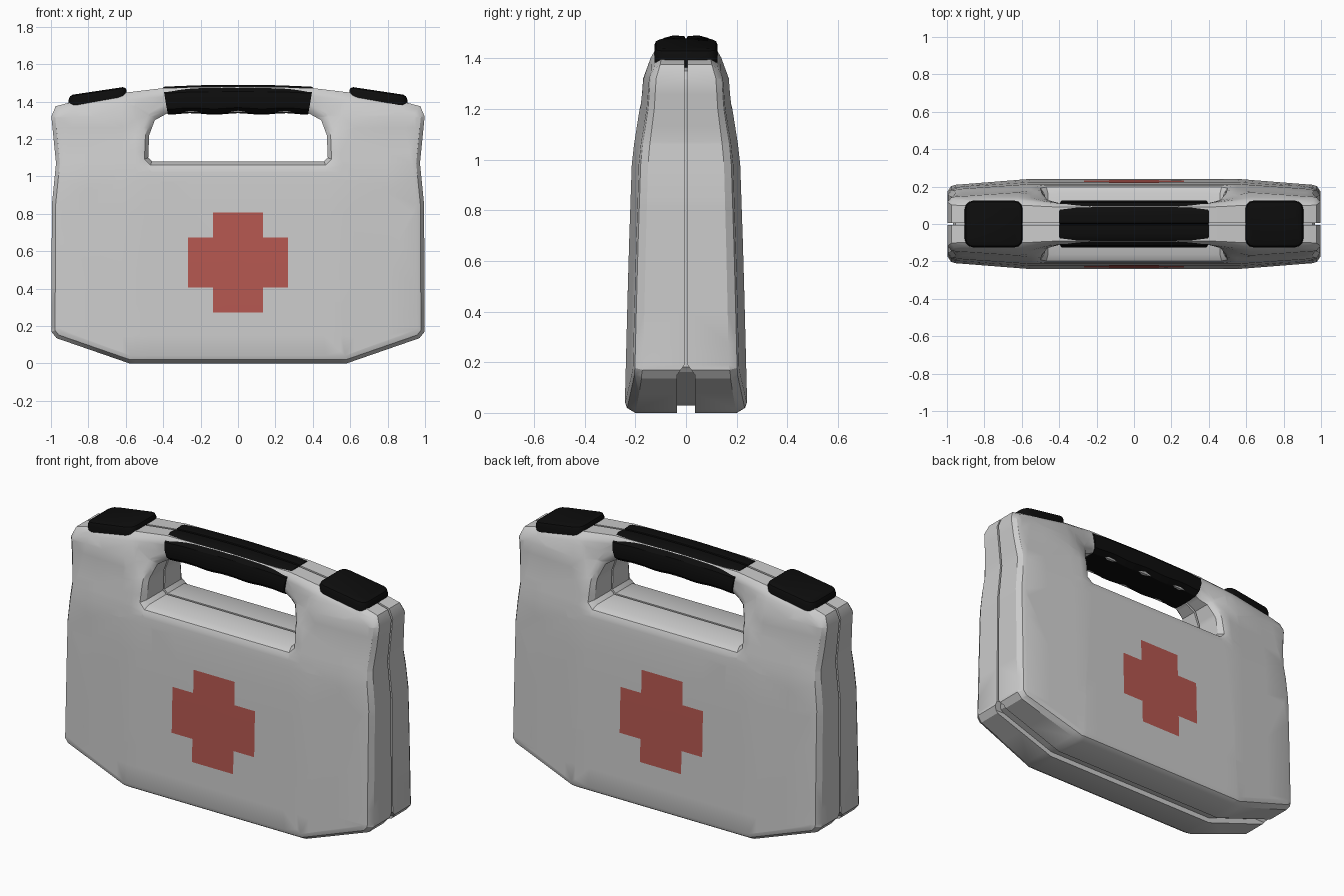
import bpy, bmesh, math
from mathutils import Vector

cube = bpy.data.objects.get("Cube")
if cube:
    bpy.data.objects.remove(cube, do_unlink=True)


def material(name, rgb):
    m = bpy.data.materials.new(name)
    m.use_nodes = True
    m.diffuse_color = (*rgb, 1)
    m.node_tree.nodes["Principled BSDF"].inputs["Base Color"].default_value = (*rgb, 1)
    return m


GREY = material("light grey plastic", (0.6, 0.6, 0.6))
RED = material("cross red", (0.46, 0.095, 0.08))
BLACK = material("black rubber", (0.004, 0.004, 0.004))


def finish(bm, name, mats, angle=32):
    bmesh.ops.recalc_face_normals(bm, faces=bm.faces)
    me = bpy.data.meshes.new(name)
    bm.to_mesh(me)
    bm.free()
    ob = bpy.data.objects.new(name, me)
    bpy.context.collection.objects.link(ob)
    for m in mats:
        me.materials.append(m)
    bpy.ops.object.select_all(action='DESELECT')
    ob.select_set(True)
    bpy.context.view_layer.objects.active = ob
    bpy.ops.object.shade_smooth_by_angle(angle=math.radians(angle))
    return ob


def curve(table, v):
    # straight-line lookup in a list of (position, value)
    for (a, p), (b, q) in zip(table, table[1:]):
        if v <= b:
            return p + (q - p) * max(0, (v - a) / (b - a))
    return table[-1][1]


def symmetric(right):
    # counter-clockwise loop from its right half, listed bottom to top
    return [Vector(p) for p in right] + [Vector((-x, z)) for x, z in reversed(right) if x > 0]


def inset(loop, d):
    out = []
    for i, p in enumerate(loop):
        a = (p - loop[i - 1]).normalized()
        b = (loop[(i + 1) % len(loop)] - p).normalized()
        n = Vector((-a.y - b.y, a.x + b.x)).normalized()
        out.append(p + n * d / max(0.5, n.dot(Vector((-a.y, a.x)))))
    return out


# Case half: outline, handle opening, and the ring steps from face to seam
outline = symmetric([(0.58, 0), (0.97, 0.135), (0.998, 0.17), (0.995, 0.85), (0.973, 1.07),
                     (0.998, 1.32), (0.975, 1.375), (0.88, 1.4), (0.6, 1.448), (0.4, 1.472), (0, 1.478)])
opening = symmetric([(0.46, 1.08), (0.48, 1.1), (0.475, 1.22), (0.445, 1.3), (0.37, 1.342)])
RINGS = [(0.042, 1), (0.02, 0.96), (0, 0.8), (0, 0), (0.03, 0), (0.03, -1)]

DEPTH = [(0, 0.242), (0.05, 0.241), (0.6, 0.227), (0.98, 0.214), (1.06, 0.205), (1.2, 0.183),
         (1.32, 0.174), (1.44, 0.13), (1.5, 0.11)]
SEAM = [(0.15, 0.035), (0.19, 0.006)]


def depth(x, z):
    d = curve(DEPTH, z) - 0.028 * min(1, max(0, (abs(x) - 0.55) / 0.4))
    slim = curve([(1.2, 0), (1.32, 1)], z) * curve([(0.4, 1), (0.62, 0)], abs(x))
    return d + (min(d, 0.112) - d) * slim


bm = bmesh.new()
rim = []
for loop, sign in ((outline, 1), (opening, -1)):
    rings = [[bm.verts.new((p.x, -t, p.y)) for p in inset(loop, sign * d)] for d, t in RINGS]
    n = len(loop)
    for a, b in zip(rings, rings[1:]):
        for i in range(n):
            j = (i + 1) % n
            bm.faces.new((a[i], a[j], b[j], b[i]))
    rim += [bm.edges.get((rings[0][i], rings[0][(i + 1) % n])) for i in range(n)]
bmesh.ops.triangle_fill(bm, edges=rim, use_beauty=True, normal=(0, -1, 0))

# Cut lines that let the flat panel follow the curved depth and carry the cross
ARM, BAR = 0.267, 0.133
MID = 0.54
xs = [s * v for v in (BAR, ARM, 0.4, 0.47, 0.55, 0.62, 0.8) for s in (-1, 1)]
zs = [0.15, 0.19, MID - ARM, MID - BAR, MID + BAR, MID + ARM, 0.98, 1.02, 1.06, 1.13, 1.2, 1.26, 1.32, 1.38]
for values, axis in ((xs, Vector((1, 0, 0))), (zs, Vector((0, 0, 1)))):
    for v in values:
        bmesh.ops.bisect_plane(bm, geom=bm.verts[:] + bm.edges[:] + bm.faces[:],
                               plane_co=axis * v, plane_no=axis, dist=1e-5)

# Red cross faces on the panel
for f in bm.faces:
    c = f.calc_center_median()
    u, w = abs(c.x), abs(c.z - MID)
    if c.y < -0.99 and max(u, w) < ARM and min(u, w) < BAR:
        f.material_index = 1

# Turn ring steps into real depth
for v in bm.verts:
    t, x, z = -v.co.y, v.co.x, v.co.z
    s = curve(SEAM, z)
    v.co.y = -(t * depth(x, z) + (1 - t) * s) if t > 0 else -s * (1 + t)
bmesh.ops.recalc_face_normals(bm, faces=bm.faces)
case = finish(bm, "case_shell", [GREY, RED])
mirror = case.modifiers.new("back half", 'MIRROR')
mirror.use_axis = (False, True, False)
mirror.use_clip = True

# Grip: a rounded section swept along the handle, with a shallow top groove
half = [(0.006, 1), (0.05, 1.02), (0.088, 0.95), (0.116, 0.78), (0.126, 0.5),
        (0.118, 0.2), (0.09, 0.04), (0.04, 0)]
section = [(0, 0.9)] + half + [(-y, h) for y, h in reversed(half)]
bm = bmesh.new()
loops = []
STEPS = 20
for i in range(STEPS + 1):
    k = i / STEPS * 2 - 1
    top = 1.487 - 0.011 * k * k
    low = 1.334 + 0.004 * math.cos(k * math.pi * 3)
    # the ends lean inwards toward the bottom
    loops.append([bm.verts.new((k * (0.375 + 0.025 * h), y, low + (top - low) * h)) for y, h in section])
n = len(section)
for a, b in zip(loops, loops[1:]):
    for i in range(n):
        bm.faces.new((a[i], a[(i + 1) % n], b[(i + 1) % n], b[i]))
bm.faces.new(loops[0])
bm.faces.new(loops[-1])
finish(bm, "handle_grip", [BLACK])

# Corner latches: rounded pads sheared to the slope of the shoulders
for side, name in ((1, "left_latch"), (-1, "right_latch")):
    bm = bmesh.new()
    bmesh.ops.create_cube(bm, size=1)
    for v in bm.verts:
        v.co = (v.co.x * 0.31, v.co.y * 0.25, v.co.z * 0.07)
    posts = [e for e in bm.edges if abs(e.verts[0].co.z - e.verts[1].co.z) > 0.01]
    bmesh.ops.bevel(bm, geom=posts, offset=0.045, segments=3, profile=0.5, affect='EDGES')
    lid = [e for e in bm.edges if all(v.co.z > 0.03 for v in e.verts)]
    bmesh.ops.bevel(bm, geom=lid, offset=0.022, segments=2, profile=0.5, affect='EDGES')
    for v in bm.verts:
        v.co.z += 1.422 - 0.15 * v.co.x
        v.co.x = side * (v.co.x + 0.75)
    finish(bm, name, [BLACK])
